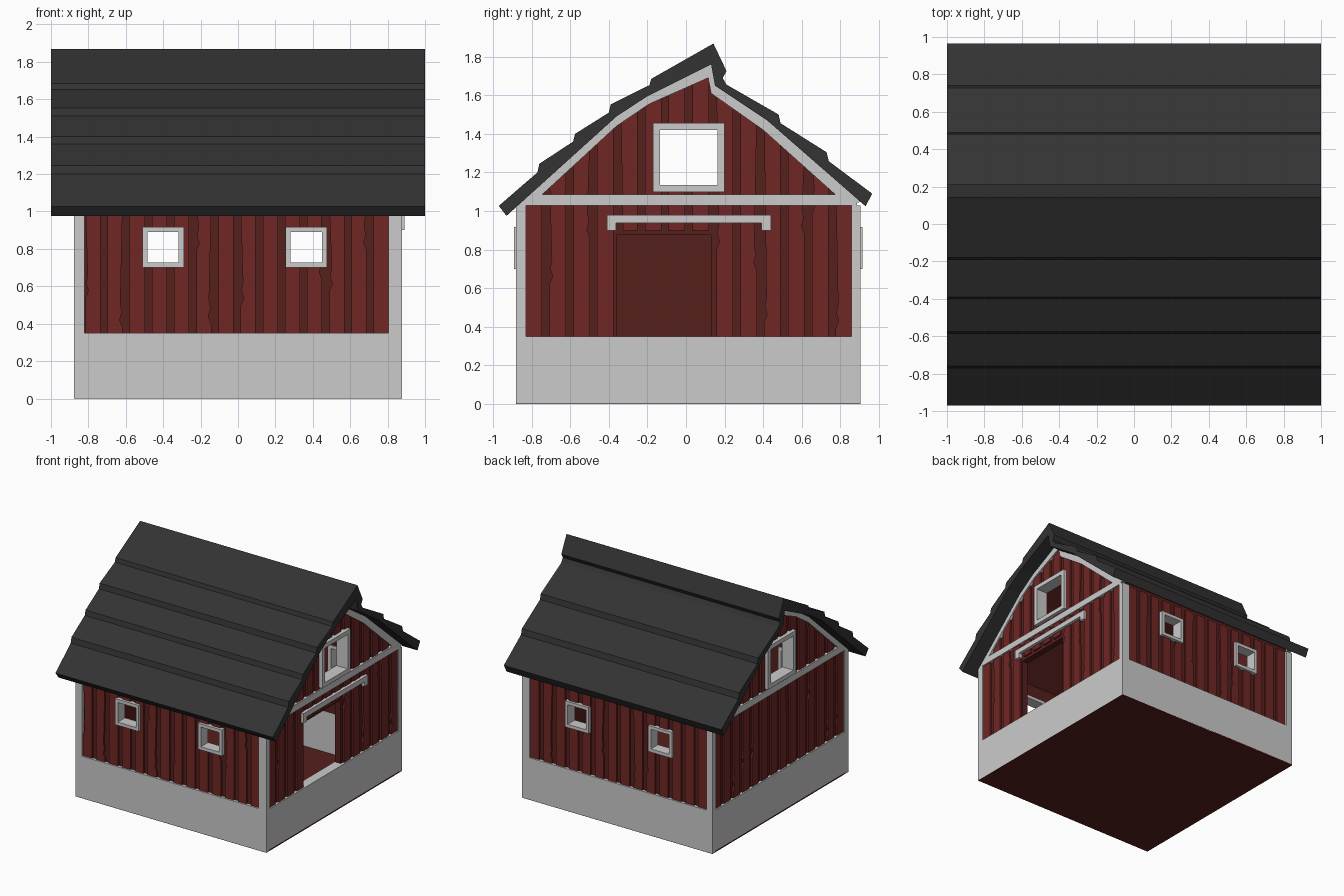
import bpy, bmesh, random

if "Cube" in bpy.data.objects:
    bpy.data.objects.remove(bpy.data.objects["Cube"])

rng = random.Random(4)


def material(name, rgb):
    m = bpy.data.materials.new(name)
    m.diffuse_color = (*rgb, 1)
    m.use_nodes = True
    m.node_tree.nodes["Principled BSDF"].inputs["Base Color"].default_value = m.diffuse_color
    return m


RED = material("board_red", (0.16, 0.02, 0.018))
DARK = material("dark_red", (0.09, 0.014, 0.012))
ROOF = material("roof_black", (0.033, 0.033, 0.033))


def extrude(bm, pts, axis, a, b):
    """Extrude a (u, z) outline along x or y from a to b."""
    def co(u, z, d):
        return (d, u, z) if axis == 'x' else (u, d, z)
    va = [bm.verts.new(co(u, z, a)) for u, z in pts]
    vb = [bm.verts.new(co(u, z, b)) for u, z in pts]
    n = len(pts)
    bm.faces.new(va)
    bm.faces.new(vb[::-1])
    for i in range(n):
        j = (i + 1) % n
        bm.faces.new((va[j], va[i], vb[i], vb[j]))


def rect(u0, u1, z0, z1):
    return [(u0, z0), (u1, z0), (u1, z1), (u0, z1)]


def build(name, parts, mat=None):
    """parts: list of (outline, axis, a, b)"""
    bm = bmesh.new()
    for p in parts:
        extrude(bm, *p)
    bmesh.ops.recalc_face_normals(bm, faces=bm.faces)
    me = bpy.data.meshes.new(name)
    bm.to_mesh(me)
    bm.free()
    ob = bpy.data.objects.new(name, me)
    bpy.context.collection.objects.link(ob)
    if mat:
        me.materials.append(mat)
    return ob


def cut(ob, parts):
    """Subtract each part and bake the result."""
    for p in parts:
        c = build("cutter", [p])
        c.hide_render = True
        m = ob.modifiers.new("cut", 'BOOLEAN')
        m.object, m.operation, m.solver = c, 'DIFFERENCE', 'EXACT'
        dg = bpy.context.evaluated_depsgraph_get()
        me = bpy.data.meshes.new_from_object(ob.evaluated_get(dg))
        ob.modifiers.clear()
        ob.data = me
        bpy.data.objects.remove(c)


def ring(u0, u1, z0, z1, t):
    return [rect(u0, u1, z0, z0 + t), rect(u0, u1, z1 - t, z1),
            rect(u0, u0 + t, z0 + t, z1 - t), rect(u1 - t, u1, z0 + t, z1 - t)]


# Main dimensions
Y0, Y1, X, BASE = -0.88, 0.905, 0.877, 0.35
WIN = [(-0.51, -0.29), (0.255, 0.475)]
under = [(-0.93, 0.975), (-0.36, 1.49), (-0.2, 1.595), (0.13, 1.76),
         (0.15, 1.65), (0.42, 1.47), (0.93, 1.025)]
openings = [(rect(a + .02, b - .02, 0.715, 0.9), 'y', -1.2, 1.2) for a, b in WIN]
openings.append((rect(-0.15, 0.18, 1.12, 1.44), 'x', -1.2, 1.2))

# Hollow dark wall shell
shell = [(-0.855, 0), (-0.855, 1.035)] + under[1:-1] + [(0.88, 1.06), (0.88, 0)]
inner = [(y * 0.94, 0.8 + (z - 0.8) * 0.95) for y, z in shell]
inner = [(y, 0.01 if z < 0.2 else z) for y, z in inner]
walls = build("wall_shell", [(shell, 'x', -0.852, 0.852)], DARK)
cut(walls, [(inner, 'x', -0.80, 0.80)] + openings
    + [(rect(-0.36, 0.13, 0.345, 0.875), 'x', 0.7, 1.2)])

# Grey plinth around the walls and dark underside
build("plinth", [(rect(-X, X, 0.002, BASE), 'y', Y0, Y0 + 0.08),
                 (rect(-X, X, 0.002, BASE), 'y', Y1 - 0.08, Y1),
                 (rect(Y0 + .08, Y1 - .08, 0.002, BASE), 'x', -X, -X + 0.08),
                 (rect(Y0 + .08, Y1 - .08, 0.002, BASE), 'x', X - 0.08, X)])
build("underside", [(rect(-X, X, 0, 0.012), 'y', Y0, Y1)], DARK)

# Vertical boards, a few with ragged edges
gable = [(-0.9, 1.0), (-0.36, 1.46), (-0.19, 1.575), (0.12, 1.72),
         (0.14, 1.63), (0.41, 1.445), (0.9, 1.04)]


def gable_z(y):
    for (a, za), (b, zb) in zip(gable, gable[1:]):
        if a <= y <= b:
            return za + (zb - za) * (y - a) / (b - a)
    return 1.0


def edge(u, z0, z1, sign):
    pts = [(u, z0)]
    if rng.random() < 0.22:
        c = z0 + (z1 - z0) * rng.uniform(0.1, 0.8)
        pts += [(u, c - 0.07), (u - sign * 0.016, c - 0.03),
                (u - sign * 0.004, c + 0.01), (u - sign * 0.012, c + 0.06)]
    return pts + [(u, z1)]


def boards(u_start, u_end, n, top, breaks=()):
    pitch = (u_end - u_start) / n
    out = []
    for i in range(n):
        a = u_start + i * pitch + 0.019
        b = a + pitch - 0.038
        mid = [(u, z) for u, z in reversed(breaks) if a < u < b]
        out.append(edge(b, BASE, top(b), 1) + mid + edge(a, BASE, top(a), -1)[::-1])
    return out


for name, a, b in (("front", -0.868, -0.85), ("back", 0.875, 0.893)):
    ob = build(name + "_boards", [(p, 'y', a, b) for p in
                                  boards(-0.835, 0.825, 14, lambda u: 1.03)], RED)
    cut(ob, openings[:2])
for name, a, b in (("right", 0.848, 0.866), ("left", -0.866, -0.848)):
    ob = build(name + "_boards", [(p, 'x', a, b) for p in
                                  boards(-0.85, 0.88, 14, gable_z, gable)], RED)
    cut(ob, openings[2:])
    if name == "right":
        cut(ob, [(rect(-0.36, 0.13, 0.3, 0.9), 'x', 0.7, 1.2)])

# Corner posts
build("corner_posts", [(rect(xa, xb, BASE, 1.03), 'y', ya, yb)
                       for xa, xb in ((-X, -0.82), (0.805, X))
                       for ya, yb in ((Y0, -0.83), (0.857, Y1))])

# Gable trim: bent rake boards and cross beam
rake_out = [(-0.88, 1.02)] + under[1:-1] + [(0.905, 1.047)]
rake_in = [(-0.80, 1.035), (-0.36, 1.44), (-0.19, 1.555), (0.115, 1.69),
           (0.13, 1.61), (0.40, 1.42), (0.83, 1.035)]
rake = rake_out + rake_in[::-1]
for name, a, b in (("right", 0.84, X), ("left", -X, -0.84)):
    build(name + "_rake_trim", [(rake, 'x', a, b)])
    build(name + "_cross_beam", [(rect(-0.865, 0.885, 1.03, 1.085), 'x', a, b)])
    s = 1 if a > 0 else -1
    build(name + "_gable_window_frame",
          [(p, 'x', s * 0.79, s * 0.895) for p in ring(-0.17, 0.2, 1.1, 1.457, 0.036)])

# Small square windows in the long walls
for name, a, b in (("front", -0.89, -0.795), ("back", 0.82, 0.914)):
    for i, (u0, u1) in enumerate(WIN):
        build(f"{name}_window_frame_{i + 1}",
              [(p, 'y', a, b) for p in ring(u0, u1, 0.70, 0.917, 0.027)])

# Sliding door rail
build("door_rail", [(rect(-0.41, 0.44, 0.938, 0.98), 'x', 0.86, 0.889),
                    (rect(-0.41, -0.362, 0.90, 0.938), 'x', 0.86, 0.889),
                    (rect(0.392, 0.44, 0.90, 0.938), 'x', 0.86, 0.889)])

# Stepped roof with overlapping courses
roof_top = [(0.965, 1.09), (0.74, 1.258), (0.728, 1.305), (0.49, 1.455),
            (0.48, 1.50), (0.21, 1.655), (0.19, 1.69), (0.21, 1.725),
            (0.142, 1.868), (-0.18, 1.685), (-0.19, 1.652), (-0.39, 1.553),
            (-0.40, 1.51), (-0.575, 1.40), (-0.585, 1.36), (-0.76, 1.245),
            (-0.77, 1.20), (-0.97, 1.027)]
build("roof", [(under + roof_top, 'x', -1, 1)], ROOF)
